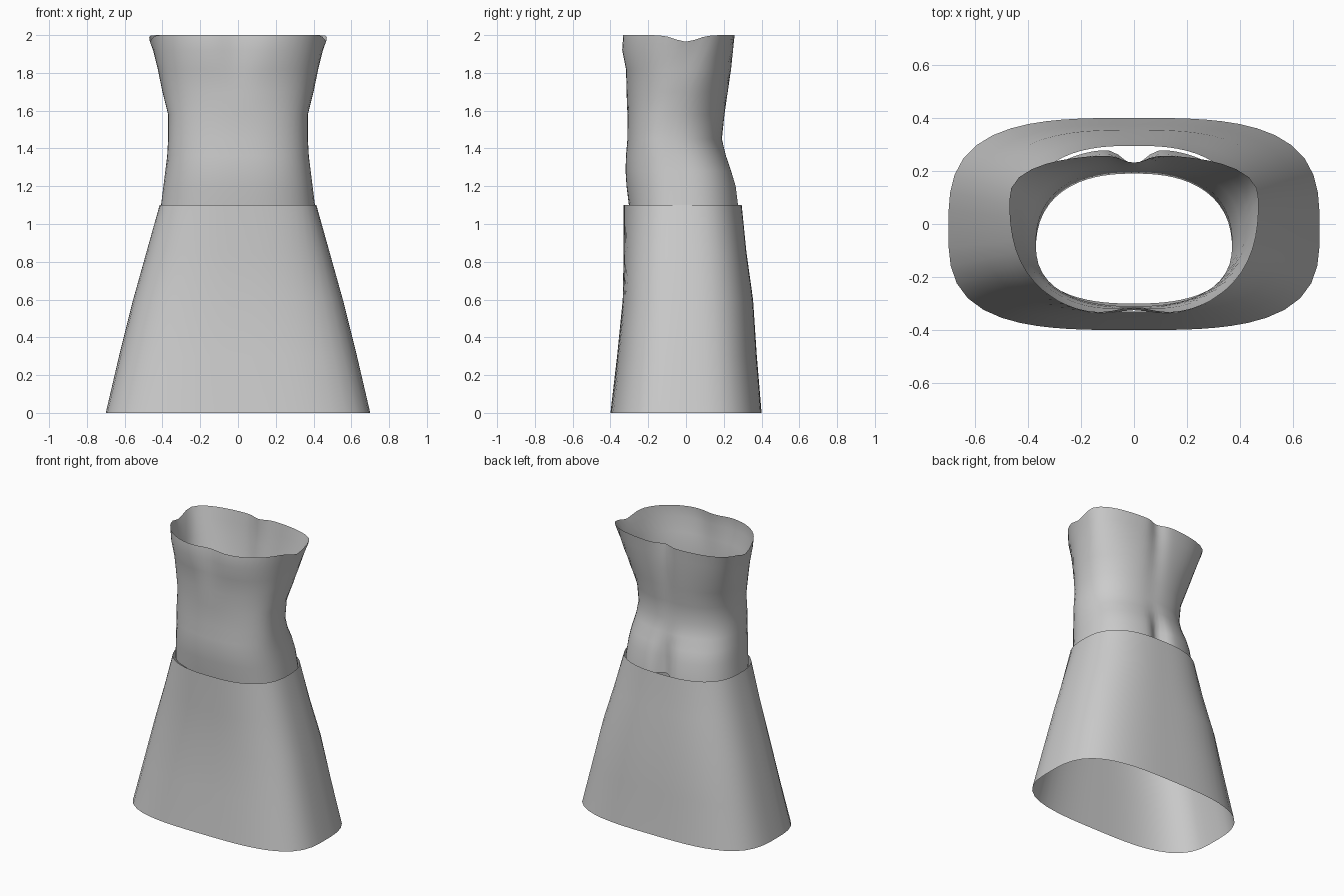
import bpy
import bmesh
from math import cos, sin, pi, exp
from mathutils import Vector

cube = bpy.data.objects.get("Cube")
if cube:
    bpy.data.objects.remove(cube, do_unlink=True)

# One plain grey cloth
cloth = bpy.data.materials.new("grey cloth")
cloth.use_nodes = True
grey = (0.6, 0.6, 0.6, 1)
cloth.diffuse_color = grey
cloth.node_tree.nodes["Principled BSDF"].inputs["Base Color"].default_value = grey

SIDES = 64


def bump(value, width):
    return exp(-(value / width) ** 2)


def ring(z, half_width, front, back, middle, power, front_dip=0, back_dip=0, rim_dip=0):
    """Rounded-box cross-section with separate front and back depths."""
    points = []
    for i in range(SIDES):
        angle = 2 * pi * i / SIDES
        c, s = cos(angle), sin(angle)
        depth = back - middle if s > 0 else middle - front
        radius = (abs(c / half_width) ** power + abs(s / depth) ** power) ** (-1 / power)
        x, y = radius * c, middle + radius * s
        # Centre creases at the front and back
        if s > 0:
            y -= back_dip * bump(x, 0.06)
        else:
            y += front_dip * bump(x, 0.1)
        # Shallow scoop of the armholes in the top rim
        points.append(Vector((x, y, z - rim_dip * bump(y, 0.08))))
    return points


def tube(name, sections):
    """Open sheet of cloth lofted through the cross-sections."""
    bm = bmesh.new()
    loops = [[bm.verts.new(p) for p in ring(*s)] for s in sections]
    for low, high in zip(loops, loops[1:]):
        for i in range(SIDES):
            j = (i + 1) % SIDES
            bm.faces.new((low[i], low[j], high[j], high[i]))
    mesh = bpy.data.meshes.new(name)
    bm.to_mesh(mesh)
    bm.free()
    mesh.materials.append(cloth)
    obj = bpy.data.objects.new(name, mesh)
    bpy.context.collection.objects.link(obj)
    for face in mesh.polygons:
        face.use_smooth = True
    return obj


# Flared skirt: height, half width, front, back, widest depth, squareness
tube("skirt", [
    (0, .70, -.40, .40, -.02, 3.2),
    (.3, .63, -.365, .375, -.02, 3),
    (.6, .555, -.335, .355, -.02, 2.9),
    (.85, .485, -.33, .32, -.02, 2.7),
    (1.1, .415, -.33, .295, -.02, 2.6),
])

# Fitted bodice, with creases at the seat, spine and bust
tube("bodice", [
    (1.08, .41, -.30, .285, -.02, 2.5, 0, .06),
    (1.2, .395, -.315, .27, -.03, 2.5, 0, .05),
    (1.28, .385, -.32, .245, -.05, 2.5, 0, .025),
    (1.36, .375, -.318, .215, -.08, 2.4, 0, .005),
    (1.45, .37, -.31, .19, -.1, 2.4),
    (1.58, .37, -.31, .207, -.08, 2.4, 0, .005),
    (1.7, .40, -.315, .225, -.03, 2.4, 0, .01),
    (1.82, .425, -.325, .242, .02, 2.5, .01, .015),
    (1.92, .45, -.35, .252, .06, 2.5, .025, .02),
    (2, .47, -.345, .26, .09, 2.5, .03, .03, .035),
])
